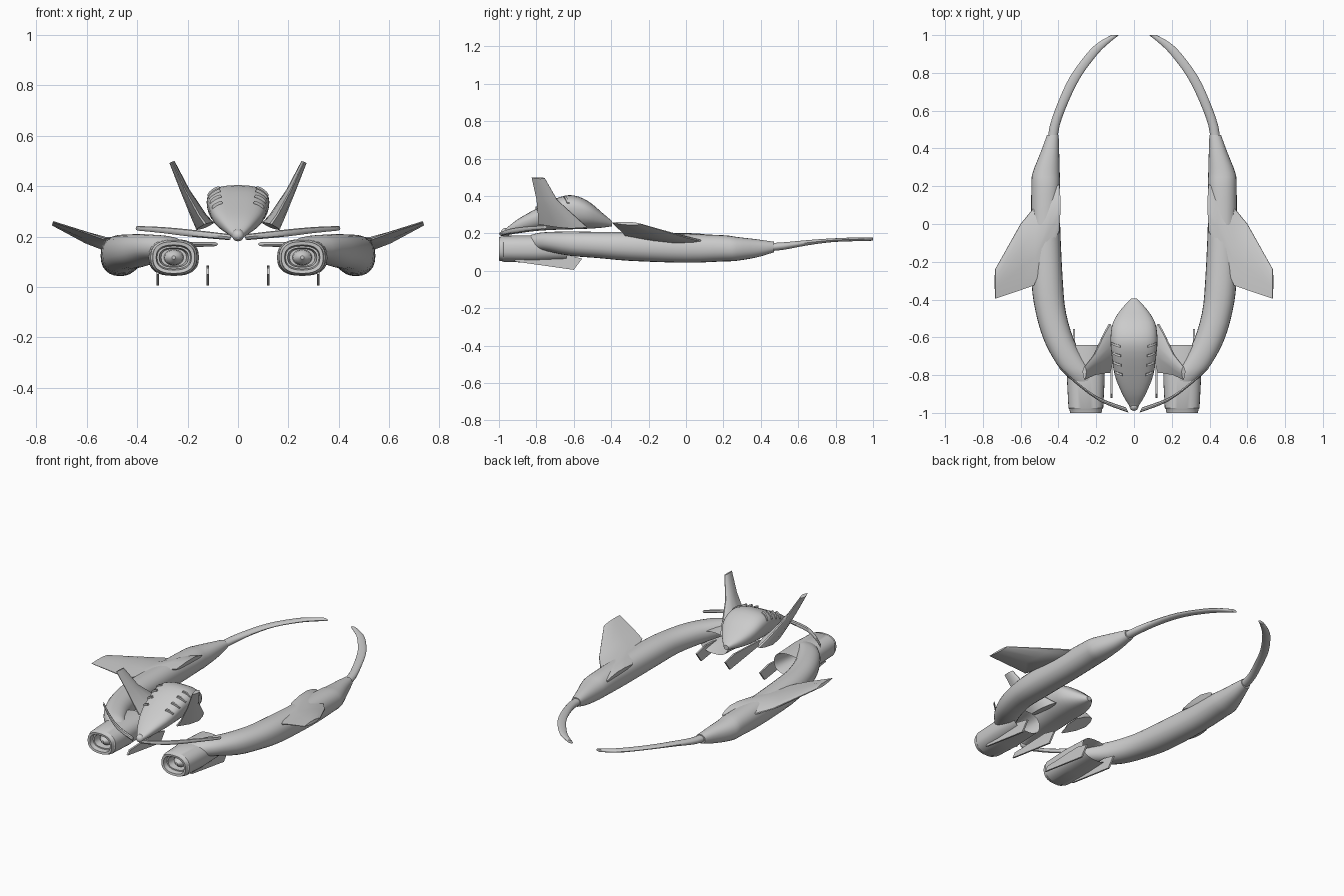
import bpy, bmesh
from math import sin, cos, pi, radians, copysign
from mathutils import Vector

if "Cube" in bpy.data.objects:
    bpy.data.objects.remove(bpy.data.objects["Cube"])

grey = bpy.data.materials.new("hull grey")
grey.use_nodes = True
grey.diffuse_color = (0.6, 0.6, 0.6, 1)
grey.node_tree.nodes["Principled BSDF"].inputs["Base Color"].default_value = (0.6, 0.6, 0.6, 1)


def finish(name, bm, mirror=True, angle=35):
    bmesh.ops.recalc_face_normals(bm, faces=bm.faces)
    mesh = bpy.data.meshes.new(name)
    bm.to_mesh(mesh)
    bm.free()
    mesh.materials.append(grey)
    ob = bpy.data.objects.new(name, mesh)
    bpy.context.collection.objects.link(ob)
    bpy.ops.object.select_all(action='DESELECT')
    ob.select_set(True)
    bpy.context.view_layer.objects.active = ob
    bpy.ops.object.shade_smooth_by_angle(angle=radians(angle))
    if mirror:
        mod = ob.modifiers.new("mirror", 'MIRROR')
        mod.use_clip = False
        mod.use_mirror_merge = False
    return ob


def loft(name, rings, **kw):
    """Skin a list of equal point rings and cap both ends."""
    bm = bmesh.new()
    loops = [[bm.verts.new(p) for p in ring] for ring in rings]
    n = len(loops[0])
    for a, b in zip(loops, loops[1:]):
        for i in range(n):
            j = (i + 1) % n
            bm.faces.new((a[i], a[j], b[j], b[i]))
    bm.faces.new(loops[0])
    bm.faces.new(loops[-1])
    return finish(name, bm, **kw)


def smooth_rows(rows, steps=3):
    """Catmull-Rom resampling of station rows."""
    rows = [Vector(r) for r in rows]
    out = []
    for i in range(len(rows) - 1):
        p0, p1 = rows[max(i - 1, 0)], rows[i]
        p2, p3 = rows[i + 1], rows[min(i + 2, len(rows) - 1)]
        for s in range(steps):
            t = s / steps
            out.append(0.5 * (2 * p1 + (p2 - p0) * t + (2 * p0 - 5 * p1 + 4 * p2 - p3) * t * t
                              + (3 * p1 - p0 - 3 * p2 + p3) * t ** 3))
    return out + [rows[-1]]


def oval(y, cx, cz, rx, rz, power=1.0, n=24):
    """Rounded ring in a plane of constant y."""
    ring = []
    for i in range(n):
        c, s = cos(2 * pi * i / n), sin(2 * pi * i / n)
        ring.append((cx + rx * copysign(abs(c) ** power, c), y,
                     cz + rz * copysign(abs(s) ** power, s)))
    return ring


# Side booms: y, centre x, centre z, half width, half height
boom = [(-.86, .25, .15, .05, .03), (-.80, .285, .155, .075, .045), (-.74, .33, .155, .08, .052),
        (-.62, .395, .145, .08, .065), (-.47, .44, .138, .08, .07), (-.3, .46, .13, .083, .077),
        (0, .468, .12, .077, .077), (.2, .467, .12, .076, .07), (.27, .465, .117, .072, .064),
        (.38, .445, .12, .049, .048), (.47, .43, .127, .031, .028)]
loft("side_boom", [oval(*r, power=.9) for r in smooth_rows(boom)])

# Thin curved tails behind the booms
tail = [(.42, .432, .125, .026, .022), (.52, .42, .132, .026, .02), (.65, .373, .15, .027, .014),
        (.78, .31, .163, .029, .01), (.9, .222, .168, .03, .01), (.96, .16, .169, .03, .01),
        (1.0, .1, .17, .02, .009)]
loft("boom_tail", [oval(*r, n=16) for r in smooth_rows(tail)])

# Engine nacelles: hollow at both ends; y, half width, half height
nacelle = [(-.80, .07, .045), (-.66, .088, .06), (-.64, .095, .066), (-.82, .1, .073),
           (-.975, .092, .07), (-.98, .087, .067), (-1, .083, .063), (-.998, .07, .05),
           (-.97, .066, .045), (-.97, .058, .038), (-.92, .05, .034)]
loft("engine_nacelle", [oval(y, .255, .117, rx, rz, .8, 32) for y, rx, rz in nacelle], angle=30)
hub = [(-.915, .04, .032), (-.945, .036, .029), (-.96, .022, .018), (-.972, .008, .007)]
loft("engine_hub", [oval(y, .255, .117, rx, rz) for y, rx, rz in hub])

# Thin skid plates beside each nacelle
skid = [(-.92, .05), (-.6, .005), (-.555, .065), (-.64, .085), (-.9, .075)]
for label, x in (("inner", .12), ("outer", .318)):
    loft(label + "_skid", [[(x + d, y, z) for y, z in skid] for d in (-.005, .005)])


# Central pod
pod = smooth_rows([(-.985, .012, .19, .212), (-.96, .03, .19, .228), (-.9, .07, .2, .275),
                   (-.8, .115, .213, .332), (-.68, .135, .22, .392), (-.6, .14, .222, .403),
                   (-.52, .125, .225, .37), (-.45, .075, .23, .312), (-.395, .018, .238, .265)])


def pod_point(row, a):
    y, w, low, high = row
    c, s = cos(a), sin(a)
    taper = 0.87 + 0.16 * s
    return Vector((w * taper * copysign(abs(c) ** .8, c), y,
                   (low + high) / 2 + (high - low) / 2 * copysign(abs(s) ** .85, s)))


loft("cockpit_pod", [[pod_point(r, 2 * pi * i / 32) for i in range(32)] for r in pod], mirror=False)
bm = bmesh.new()
bmesh.ops.create_uvsphere(bm, u_segments=16, v_segments=8, radius=.024)
bmesh.ops.translate(bm, verts=bm.verts, vec=(0, -.965, .205))
finish("nose_ball", bm, mirror=False)

# Louvre bars wrapped over the pod shoulders
for k in range(4):
    y = -.63 - .05 * k
    i = max(i for i in range(len(pod) - 1) if pod[i][0] <= y)
    t = (y - pod[i][0]) / (pod[i + 1][0] - pod[i][0])
    row = pod[i].lerp(pod[i + 1], t)
    rings = []
    for step in range(7):
        p = pod_point(row, radians(28 + step * 6))
        rings.append([p + Vector((d * .4, dy - .003 * step, d)) for dy, d in
                      ((-.006, -.006), (.006, -.006), (.006, .005), (-.006, .005))])
    loft("pod_louvre_%d" % (k + 1), rings)

# Slim arms joining nose and booms: x, y, z, half depth, half height
arm = smooth_rows([(.035, -.985, .198, .014, .012), (.18, -.93, .213, .013, .014),
                   (.3, -.845, .226, .013, .012), (.40, -.755, .233, .012, .009)], 5)
loft("nose_arm", [[(x + ry * .5 * cos(i * pi / 4), y + ry * cos(i * pi / 4), z + rz * sin(i * pi / 4))
                   for i in range(8)] for x, y, z, ry, rz in arm])


def foil(start, end, normal, thick):
    """Lens-like section between two edge points."""
    a, b, n = Vector(start), Vector(end), Vector(normal).normalized() * thick / 2
    chord = ((0, .15), (.12, .6), (.35, 1), (.65, .8), (1, .12))
    top = [a.lerp(b, t) + n * h for t, h in chord]
    return top + [a.lerp(b, t) - n * h for t, h in reversed(chord)]


# Swept wings on the booms
up = (-.35, 0, 1)
loft("boom_wing", [foil((.397, .21, .165), (.397, -.04, .175), up, .05),
                   foil((.45, .165, .165), (.45, -.13, .19), up, .055),
                   foil((.53, .085, .16), (.53, -.325, .19), up, .05),
                   foil((.6, 0, .18), (.6, -.35, .215), up, .04),
                   foil((.735, -.24, .25), (.735, -.395, .257), up, .018)])

# Canted fins beside the pod
side = (1, 0, -.4)
loft("canted_fin", [foil((.13, -.53, .235), (.13, -.79, .25), side, .075),
                    foil((.155, -.575, .275), (.155, -.79, .285), side, .06),
                    foil((.21, -.69, .38), (.21, -.8, .385), side, .036),
                    foil((.262, -.755, .495), (.262, -.825, .497), side, .022)])
